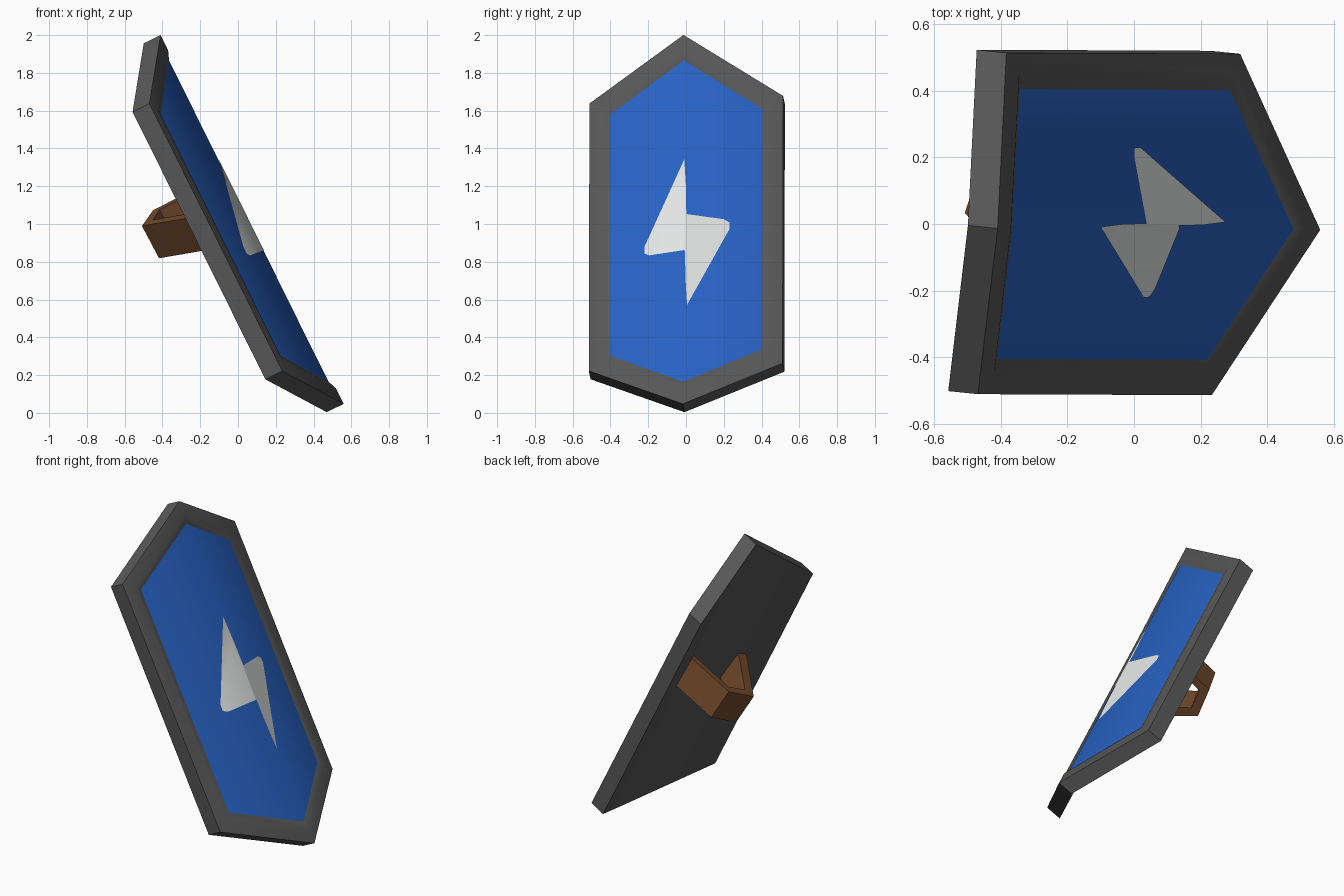
import bpy, bmesh, math
from mathutils import Matrix, Vector

if "Cube" in bpy.data.objects:
    bpy.data.objects.remove(bpy.data.objects["Cube"])

# Shield frame: local x = across, y = along the shield, z = out of the front
across = Vector((0.083, 0.996, 0.039)).normalized()
along = Vector((-0.445, 0.0, 0.896)).normalized()
out = across.cross(along).normalized()
along = out.cross(across)
FRAME = Matrix((across, along, out)).transposed().to_4x4()
FRAME.translation = (-0.075, 0.0, 0.95)


def material(name, rgb):
    m = bpy.data.materials.new(name)
    m.diffuse_color = (*rgb, 1)
    m.use_nodes = True
    m.node_tree.nodes["Principled BSDF"].inputs["Base Color"].default_value = m.diffuse_color
    return m


grey = material("dark grey metal", (0.095, 0.095, 0.095))
blue = material("blue paint", (0.02, 0.12, 0.54))
white = material("off white paint", (0.76, 0.78, 0.78))
brown = material("brown leather", (0.17, 0.07, 0.025))


def finish(name, bm, mat, smooth=False, normals=True):
    if normals:
        bmesh.ops.recalc_face_normals(bm, faces=bm.faces)
    me = bpy.data.meshes.new(name)
    bm.to_mesh(me)
    bm.free()
    me.materials.append(mat)
    if smooth:
        me.polygons.foreach_set("use_smooth", [True] * len(me.polygons))
        me.set_sharp_from_angle(angle=math.radians(40))
    ob = bpy.data.objects.new(name, me)
    bpy.context.collection.objects.link(ob)
    ob.matrix_world = FRAME
    return ob


def fold(w, depth=0.0):
    """Height of the front, folded along the centre line."""
    return 0.168 * (1 - abs(w) / 0.515) - depth


def ring(bm, half_w, half_v, apex, depth):
    pts = [(0, apex), (half_w, half_v), (half_w, -half_v),
           (0, -apex), (-half_w, -half_v), (-half_w, half_v)]
    return [bm.verts.new((w, v, fold(w, depth))) for w, v in pts]


def halves(bm, r):
    bm.faces.new((r[0], r[3], r[2], r[1]))
    bm.faces.new((r[0], r[5], r[4], r[3]))


OUTER, LIP, PANEL = (0.515, 0.79, 1.09), (0.447, 0.735, 1.0), (0.407, 0.71, 0.95)

# Metal body: back, rim side, rim front and the sloping lip
bm = bmesh.new()
rings = [ring(bm, *OUTER, 0.1), ring(bm, *OUTER, 0.0),
         ring(bm, *LIP, 0.0), ring(bm, *PANEL, 0.02)]
for a, b in zip(rings, rings[1:]):
    for i in range(6):
        j = (i + 1) % 6
        bm.faces.new((a[i], a[j], b[j], b[i]))
halves(bm, rings[0])
finish("shield_body", bm, grey, smooth=True)

# Painted panel
bm = bmesh.new()
halves(bm, ring(bm, *PANEL, 0.02))
for f in bm.faces:
    f.normal_update()
    if f.normal.z < 0:
        f.normal_flip()
finish("front_panel", bm, blue, smooth=True, normals=False)

# Bolt emblem: half outline, the other half turned by 180 degrees
half = [(0.004, 0.362), (0.013, 0.20), (0.015, 0.042), (0.21, 0.034),
        (0.237, 0.018), (0.238, -0.02)]
cx, cy = 0.012, -0.066
outline = half + [(2 * cx - w, 2 * cy - v) for w, v in half]
bm = bmesh.new()
bm.faces.new([bm.verts.new((w, v, 0)) for w, v in outline])
bmesh.ops.triangulate(bm, faces=bm.faces[:])
bmesh.ops.bisect_plane(bm, geom=bm.verts[:] + bm.edges[:] + bm.faces[:],
                       plane_co=(0, 0, 0), plane_no=(1, 0, 0))
for vert in bm.verts:
    vert.co.z = fold(vert.co.x, 0.017)
for f in bm.faces:
    f.normal_update()
    if f.normal.z < 0:
        f.normal_flip()
finish("bolt_emblem", bm, white, smooth=True, normals=False)

# Arm strap on the back: angular arch, slightly turned
outer = [(0.234, 0.03), (0.212, -0.30), (0.026, -0.372), (-0.365, 0.0)]
inner = [(0.182, 0.03), (0.165, -0.262), (0.04, -0.308), (-0.28, 0.0)]
turn = Matrix.Translation((0, 0.125, 0)) @ Matrix.Rotation(math.radians(15), 4, 'Z')
bm = bmesh.new()
rows = [[bm.verts.new(turn @ Vector((s, t, n)))
         for s, n, t in ((*o, -0.1), (*o, 0.1), (*i, 0.1), (*i, -0.1))]
        for o, i in zip(outer, inner)]
for a, b in zip(rows, rows[1:]):
    for i in range(4):
        j = (i + 1) % 4
        bm.faces.new((a[i], a[j], b[j], b[i]))
bm.faces.new(rows[0])
bm.faces.new(rows[-1])
finish("arm_strap", bm, brown)
